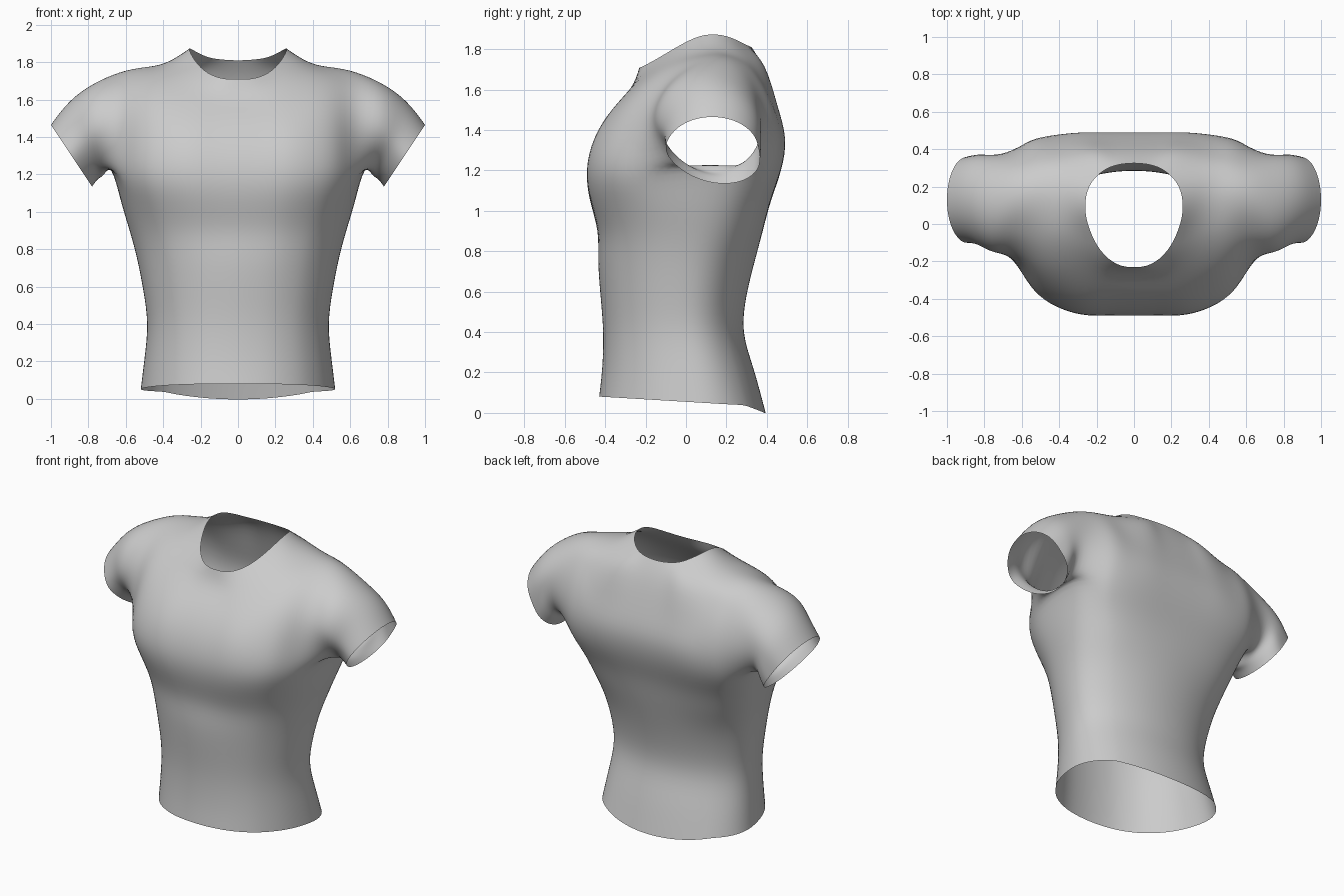
import bpy, bmesh, math
from mathutils import Vector

if "Cube" in bpy.data.objects:
    bpy.data.objects.remove(bpy.data.objects["Cube"])

mat = bpy.data.materials.new("grey_cloth")
mat.diffuse_color = (0.6, 0.6, 0.6, 1)
mat.use_nodes = True
mat.node_tree.nodes["Principled BSDF"].inputs["Base Color"].default_value = mat.diffuse_color

bm = bmesh.new()


def vert(x, y, z):
    return bm.verts.new((x, y, z))


# Chest panels: columns run from front (row 0) over the shoulder to back (row 12)
XS = [0, .14, .28, .42, .53, .62]
FRONT_Y = [-.49, -.49, -.485, -.44, -.36, -.22]
BACK_Y = [.47, .47, .468, .455, .425, .375]
col = [{} for _ in XS]
for c, x in enumerate(XS):
    col[c][0] = vert(x, FRONT_Y[c], 1.2)
    col[c][12] = vert(x if c < 5 else .60, BACK_Y[c], 1.2)

# Middle three columns end at the neckline
for c, k in ((0, 1), (1, .9), (2, .82)):
    x = XS[c]
    for r, y, z in ((1, -.45, 1.36), (2, -.365, 1.5), (3, -.27, 1.61),
                    (9, .388, 1.70), (10, .45, 1.52), (11, .49, 1.36)):
        s = 1 - (1 - k) * (.4 if r in (2, 10) else 1 if r in (3, 9) else 0)
        lift = .025 if c == 2 and r in (3, 9) else 0
        col[c][r] = vert(x * s, y + lift * (1 if r == 3 else 0), z + lift)
neck = {(0, 4): (0, -.23, 1.71), (1, 4): (.09, -.215, 1.715), (2, 4): (.18, -.14, 1.755),
        (2, 5): (.24, -.02, 1.825), (2, 6): (.26, .09, 1.87), (2, 7): (.24, .20, 1.865),
        (2, 8): (.17, .28, 1.83), (1, 8): (.09, .315, 1.815), (0, 8): (0, .325, 1.81)}
for (c, r), p in neck.items():
    col[c][r] = vert(*p)

# Shoulder columns, each with y and z for rows 1 to 11
SHOULDER = {
    3: (.385, [(-.40, 1.37), (-.31, 1.53), (-.20, 1.65), (-.09, 1.73), (0, 1.77), (.1, 1.793),
               (.2, 1.79), (.3, 1.75), (.37, 1.66), (.435, 1.52), (.475, 1.36)]),
    4: (.51, [(-.33, 1.36), (-.25, 1.53), (-.15, 1.645), (-.06, 1.71), (.03, 1.75), (.12, 1.77),
              (.21, 1.765), (.3, 1.72), (.365, 1.64), (.425, 1.52), (.455, 1.36)]),
    5: (.63, [(-.215, 1.35), (-.175, 1.51), (-.1, 1.62), (-.03, 1.68), (.05, 1.725), (.13, 1.745),
              (.21, 1.735), (.285, 1.69), (.345, 1.61), (.39, 1.50), (.41, 1.36)])}
for c, (x, pts) in SHOULDER.items():
    for i, (y, z) in enumerate(pts):
        low = abs(i - 5) / 5
        col[c][i + 1] = vert(x + (XS[c] - x) * low ** 2, y, z)

for c in range(5):
    for r in range(12):
        quad = [(c, r), (c + 1, r), (c + 1, r + 1), (c, r + 1)]
        if all(b in col[a] for a, b in quad):
            bm.faces.new([col[a][b] for a, b in quad])

# Underarm points, back to front
under = [vert(.665, .27, 1.215), vert(.675, .12, 1.225), vert(.66, -.06, 1.215)]


def bridge(a, b, closed):
    n = len(a)
    for i in range(n if closed else n - 1):
        j = (i + 1) % n
        bm.faces.new((a[i], a[j], b[j], b[i]))


# Sleeve: rings of 16 from the armhole to the open cuff, the lower edge leaning back
ring = [col[5][r] for r in range(13)] + under
for top, bottom, y0, y1, lean in (((.77, 1.685), (.715, 1.195), -.155, .37, .02),
                                  ((.90, 1.59), (.75, 1.175), -.11, .37, .04),
                                  ((1.0, 1.465), (.78, 1.135), -.10, .36, .06)):
    new = []
    for i in range(16):
        a = (i - 6) * math.tau / 16
        t = (1 + math.cos(a)) / 2
        y = (y0 + y1) / 2 + (y1 - y0) / 2 * math.sin(a)
        new.append(vert(bottom[0] + (top[0] - bottom[0]) * t,
                        y + lean * max(0, -math.cos(a)),
                        bottom[1] + (top[1] - bottom[1]) * t))
    bridge(ring, new, True)
    ring = new

# Lower body: chest outline rescaled at each height, its corners rounding toward an ellipse
ring = [col[c][0] for c in range(6)] + under[::-1] + [col[c][12] for c in range(5, -1, -1)]
plan = [v.co.copy() for v in ring]
MID = .1
for z, w, f, b in ((1.05, .625, -.475, .42), (.9, .58, -.437, .38), (.75, .54, -.435, .34),
                   (.58, .507, -.423, .30), (.4, .485, -.41, .285), (.22, .50, -.415, .335),
                   (.05, .52, -.43, .395)):
    new = []
    mid = f + (MID + .49) / .96 * (b - f)
    ramp = min(1, (1.2 - z) / .5)
    for p in plan:
        u = p.x / .675
        v = (p.y - MID) / (.47 - MID if p.y > MID else .49 + MID)
        k = ramp * (.95 if p.y > MID else .75)
        s = 1 + k * (1 / math.hypot(u, v) - 1)
        x = u * s * w
        y = mid + v * s * (b - mid if v > 0 else mid - f)
        h = z
        if z < .1:
            h = .055 - .06 * y
            if y > 0:
                h -= .034 * max(0, 1 - (x / .4) ** 2)
        new.append(vert(x, y, h))
    bridge(ring, new, False)
    ring = new

# Mirror the half shirt across x = 0
bmesh.ops.mirror(bm, geom=bm.verts[:] + bm.edges[:] + bm.faces[:], axis='X', merge_dist=.0005)
bmesh.ops.remove_doubles(bm, verts=bm.verts[:], dist=.0005)
bmesh.ops.recalc_face_normals(bm, faces=bm.faces[:])
me = bpy.data.meshes.new("shirt")
bm.to_mesh(me)
bm.free()
me.materials.append(mat)
shirt = bpy.data.objects.new("shirt", me)
bpy.context.collection.objects.link(shirt)
sub = shirt.modifiers.new("smooth_cloth", 'SUBSURF')
sub.levels = sub.render_levels = 2

# Push the cage outward so the smoothed cloth passes through the chosen points
goal = [v.co.copy() for v in me.vertices]
for _ in range(2):
    bpy.context.view_layer.update()
    ev = shirt.evaluated_get(bpy.context.evaluated_depsgraph_get())
    now = [Vector(v.co) for v in ev.data.vertices[:len(goal)]]
    for v, g, n in zip(me.vertices, goal, now):
        if (g - n).length < .06:
            v.co += (g - n) * .9
    me.update()
    shirt.update_tag()

me.shade_smooth()
